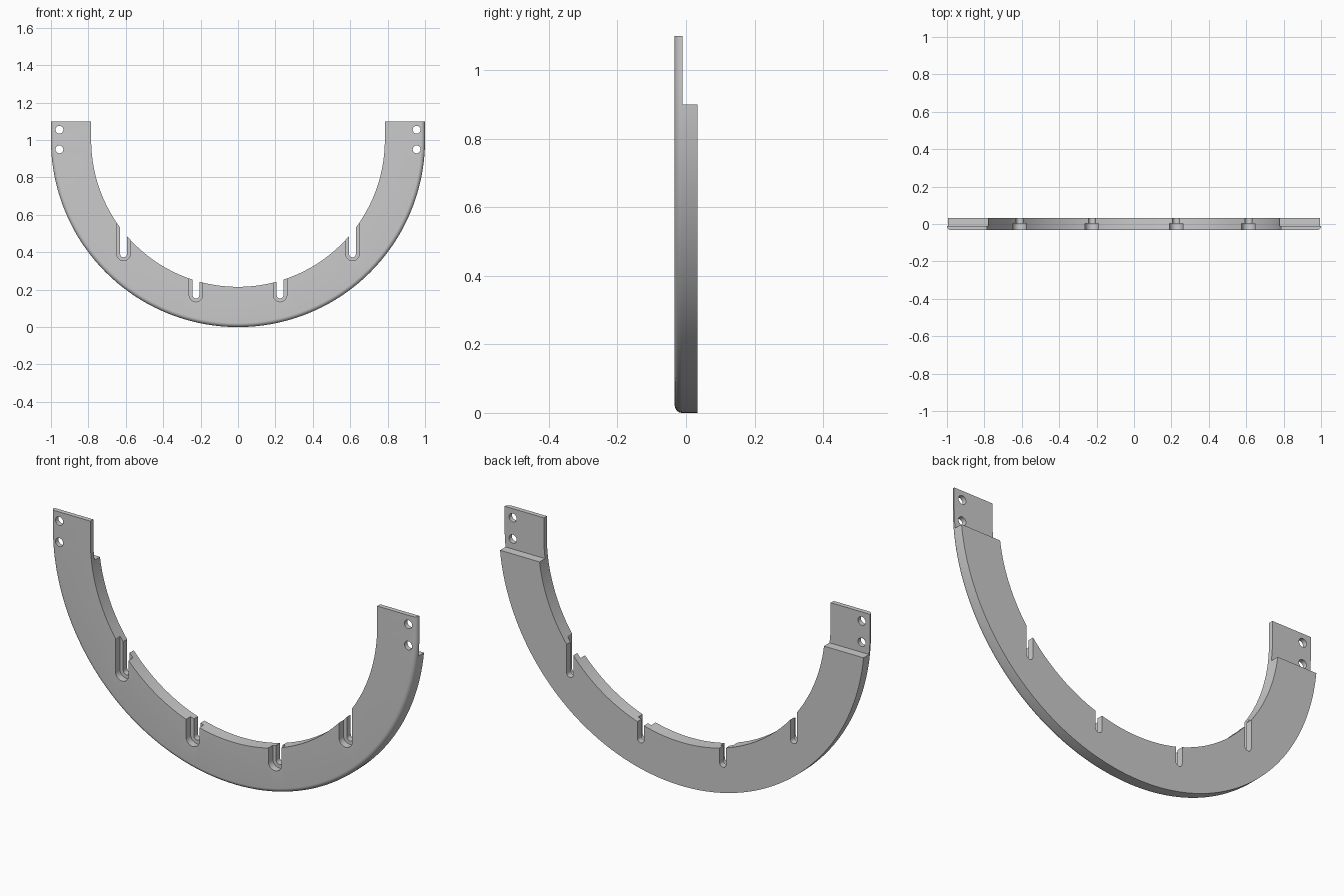
import bpy, bmesh, math

if "Cube" in bpy.data.objects:
    bpy.data.objects.remove(bpy.data.objects["Cube"])

R_OUT, R_IN, TOP = 1.0, 0.785, 1.1
FRONT, BACK, FILLET = -0.033, 0.033, 0.022


def new_object(name, bm):
    bmesh.ops.recalc_face_normals(bm, faces=bm.faces)
    mesh = bpy.data.meshes.new(name)
    bm.to_mesh(mesh)
    bm.free()
    obj = bpy.data.objects.new(name, mesh)
    bpy.context.collection.objects.link(obj)
    return obj


def prism(name, outline, y0, y1):
    """Extrude an x/z outline along y."""
    bm = bmesh.new()
    face = bm.faces.new([bm.verts.new((x, y0, z)) for x, z in outline])
    ext = bmesh.ops.extrude_face_region(bm, geom=[face])["geom"]
    verts = [v for v in ext if isinstance(v, bmesh.types.BMVert)]
    bmesh.ops.translate(bm, verts=verts, vec=(0, y1 - y0, 0))
    return new_object(name, bm)


def arc(cx, cz, r, a0, a1, n):
    return [(cx + r * math.cos(math.radians(a0 + (a1 - a0) * i / n)),
             cz + r * math.sin(math.radians(a0 + (a1 - a0) * i / n)))
            for i in range(n + 1)]


def slot(x, z, r, top):
    return arc(x, z, r, 180, 360, 16) + [(x + r, top), (x - r, top)]


# Half ring: cross-section with a rounded front outer edge, swept round the U
section = [(R_IN, FRONT)] + arc(R_OUT - FILLET, FRONT + FILLET, FILLET, -90, 0, 8)
section += [(R_OUT, BACK), (R_IN, BACK)]
SEG = 128
path = [(-1, 0, TOP)]
path += [(dx, dz, 1) for dx, dz in arc(0, 0, 1, 180, 360, SEG)]
path += [(1, 0, TOP)]
bm = bmesh.new()
rings = [[bm.verts.new((r * dx, y, base + r * dz)) for r, y in section]
         for dx, dz, base in path]
n = len(section)
for a, b in zip(rings, rings[1:]):
    for i in range(n):
        j = (i + 1) % n
        bm.faces.new((a[i], a[j], b[j], b[i]))
bm.faces.new(rings[0])
bm.faces.new(rings[-1])
half_ring = new_object("half_ring", bm)

cutters = []
for s in (-1, 1):
    # Stepped open slots: wide at the front, narrow right through
    for x, z in ((0.225, 0.171), (0.612, 0.391)):
        cutters.append(prism("slot_wide_cutter", slot(s * x, z, 0.036, z + 0.35), -0.1, 0.002))
        cutters.append(prism("slot_narrow_cutter", slot(s * x, z, 0.018, z + 0.36), -0.11, 0.1))
    # Thin end tab: remove the back above the ledge
    cutters.append(prism("tab_cutter", [(s * 0.6, 0.9), (s * 1.1, 0.9),
                                        (s * 1.1, 1.2), (s * 0.6, 1.2)], -0.01, 0.1))
    # Two screw holes in each tab
    for z in (0.95, 1.055):
        cutters.append(prism("hole_cutter", arc(s * 0.955, z, 0.021, 0, 348.75, 31), -0.1, 0.1))

bpy.context.view_layer.objects.active = half_ring
half_ring.select_set(True)
for cutter in cutters:
    cutter.hide_render = True
    mod = half_ring.modifiers.new("cut", "BOOLEAN")
    mod.operation = "DIFFERENCE"
    mod.solver = "EXACT"
    mod.object = cutter
    bpy.ops.object.modifier_apply(modifier=mod.name)
for cutter in cutters:
    bpy.data.objects.remove(cutter)

bpy.ops.object.shade_smooth_by_angle(angle=math.radians(30))
